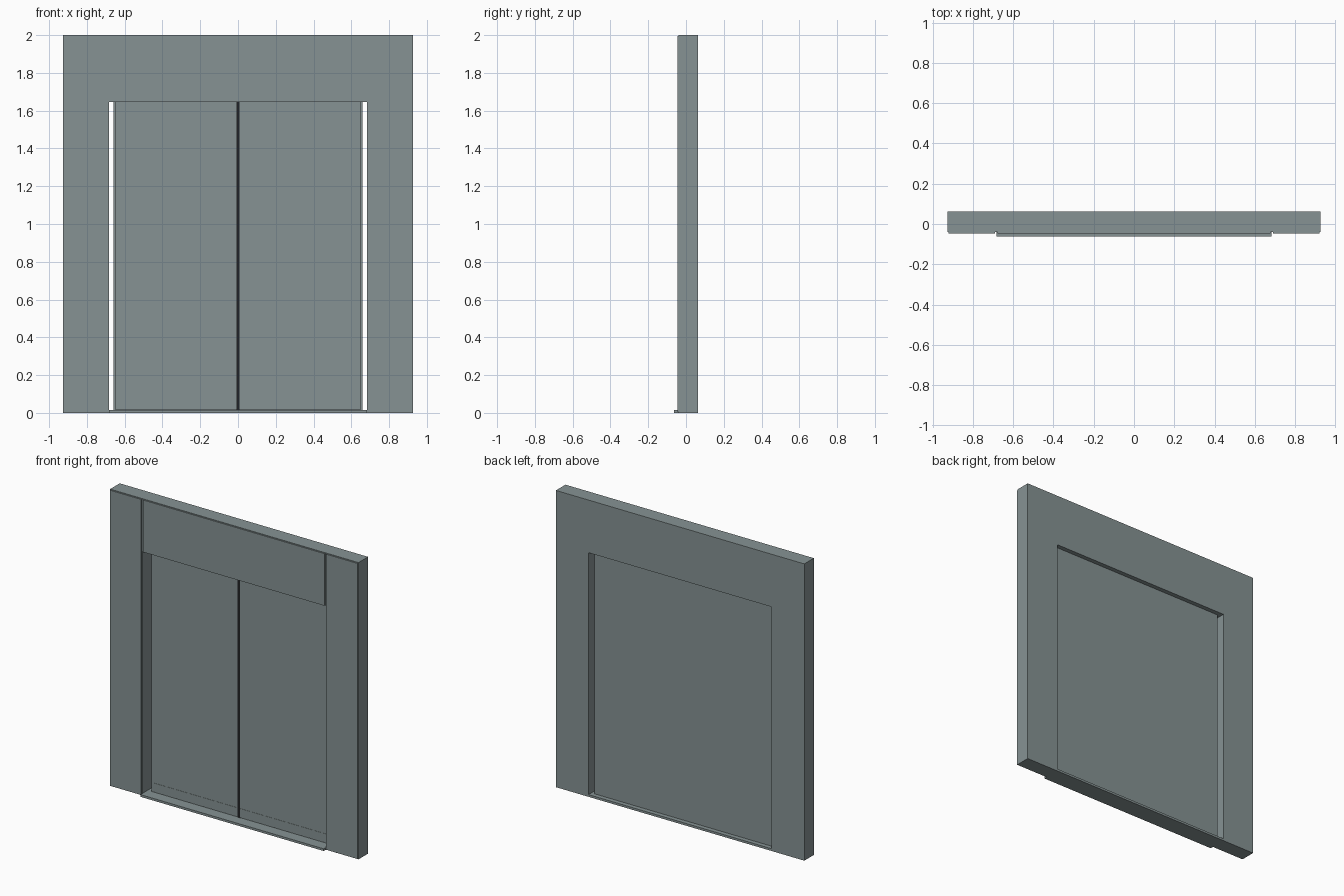
import bpy

cube = bpy.data.objects.get("Cube")
if cube:
    bpy.data.objects.remove(cube, do_unlink=True)


def material(name, rgb):
    m = bpy.data.materials.new(name)
    m.use_nodes = True
    m.diffuse_color = (*rgb, 1)
    m.node_tree.nodes["Principled BSDF"].inputs["Base Color"].default_value = (*rgb, 1)
    return m


steel = material("grey_steel", (0.24, 0.29, 0.295))
rubber = material("black_rubber", (0.015, 0.016, 0.018))


def box(name, x, y, z, mat=steel, bevel=0):
    """Box from its (low, high) limits on each axis."""
    spans = (x, y, z)
    bpy.ops.mesh.primitive_cube_add(size=1, location=[(a + b) / 2 for a, b in spans])
    ob = bpy.context.object
    ob.name = name
    ob.scale = [abs(b - a) for a, b in spans]
    bpy.ops.object.transform_apply(location=False, rotation=False, scale=True)
    ob.data.materials.append(mat)
    if bevel:
        mod = ob.modifiers.new("edge", "BEVEL")
        mod.width = bevel
        mod.segments = 1
    return ob


HALF = 0.926      # outer half width
OPEN = 0.683      # half width of the opening
HEAD = 1.645      # underside of the header
BACK = 0.0625
BODY = -0.039     # front of the frame bodies
FACE = -0.046     # front of the cladding
SILL = 0.015

# Header body and its front cladding
box("header", (-OPEN, OPEN), (BODY, BACK), (HEAD, 2))
box("header_cladding", (-OPEN + 0.005, OPEN - 0.005), (FACE, BODY), (HEAD, 1.996))

# Threshold projecting in front of the frame
box("sill", (-OPEN, OPEN), (-BACK, BACK), (0, SILL))

for side, s in (("left", 1), ("right", -1)):
    def across(a, b):
        return tuple(sorted((s * a, s * b)))

    # Jamb body and its front cladding
    box(side + "_jamb", across(OPEN, HALF), (BODY, BACK), (0, 2))
    box(side + "_jamb_cladding", across(OPEN + 0.007, HALF - 0.004),
        (FACE, BODY), (0.004, 1.996))

    # Sliding door: wide back skin, narrower front skin, kick plate
    box(side + "_door_back", across(0, 0.66), (0.02, 0.032), (SILL, HEAD))
    box(side + "_door_front", across(0.009, 0.65), (0.008, 0.02), (SILL + 0.004, HEAD))
    box(side + "_kick_plate", across(0.009, 0.65), (0.0065, 0.008), (SILL + 0.004, 0.08))

# Dark seal where the doors meet
box("door_seal", (-0.009, 0.009), (0.01, 0.02), (SILL, HEAD), rubber)
